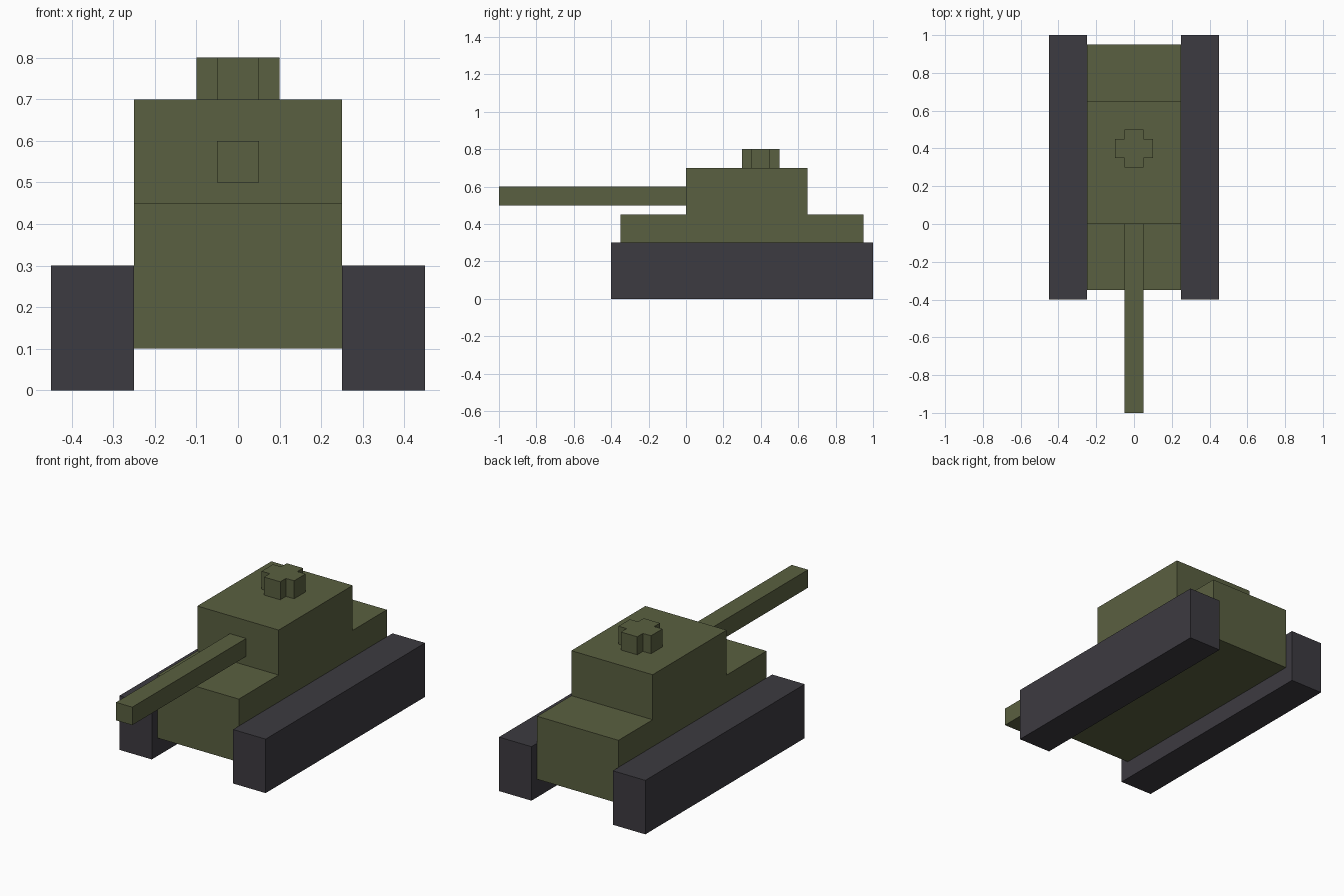
import bpy, bmesh
from mathutils import Vector

if "Cube" in bpy.data.objects:
    bpy.data.objects.remove(bpy.data.objects["Cube"])


def material(name, rgb):
    m = bpy.data.materials.new(name)
    m.diffuse_color = (*rgb, 1)
    m.use_nodes = True
    m.node_tree.nodes["Principled BSDF"].inputs["Base Color"].default_value = m.diffuse_color
    return m


olive = material("olive green", (0.102, 0.117, 0.052))
charcoal = material("charcoal", (0.046, 0.043, 0.052))


def prism(name, outline, offset, mat):
    """Extrude a closed flat outline along an offset vector."""
    bm = bmesh.new()
    face = bm.faces.new([bm.verts.new(p) for p in outline])
    ext = bmesh.ops.extrude_face_region(bm, geom=[face], use_keep_orig=True)
    moved = [v for v in ext["geom"] if isinstance(v, bmesh.types.BMVert)]
    bmesh.ops.translate(bm, verts=moved, vec=Vector(offset))
    bmesh.ops.recalc_face_normals(bm, faces=bm.faces)
    mesh = bpy.data.meshes.new(name)
    bm.to_mesh(mesh)
    bm.free()
    mesh.materials.append(mat)
    obj = bpy.data.objects.new(name, mesh)
    bpy.context.collection.objects.link(obj)
    return obj


def box(name, x, y, z, mat):
    outline = [(x[0], y[0], z[0]), (x[1], y[0], z[0]), (x[1], y[1], z[0]), (x[0], y[1], z[0])]
    return prism(name, outline, (0, 0, z[1] - z[0]), mat)


# Hull and turret share one stepped side profile
side = [(-0.35, 0.1), (0.95, 0.1), (0.95, 0.45), (0.65, 0.45),
        (0.65, 0.7), (0, 0.7), (0, 0.45), (-0.35, 0.45)]
prism("hull_and_turret", [(-0.25, y, z) for y, z in side], (0.5, 0, 0), olive)

# Tracks on both sides
for label, s in (("left", -1), ("right", 1)):
    box(label + "_track", sorted((s * 0.25, s * 0.45)), (-0.4, 1), (0, 0.3), charcoal)

# Gun barrel
box("gun_barrel", (-0.05, 0.05), (-1, 0), (0.5, 0.6), olive)

# Cross-shaped hatch: one quarter of the outline turned four times
a, b = 0.1, 0.05
cross = []
corner = [(a, -b), (a, b), (b, b)]
for _ in range(4):
    cross += corner
    corner = [(-y, x) for x, y in corner]
prism("hatch", [(x, y + 0.4, 0.7) for x, y in cross], (0, 0, 0.1), olive)
